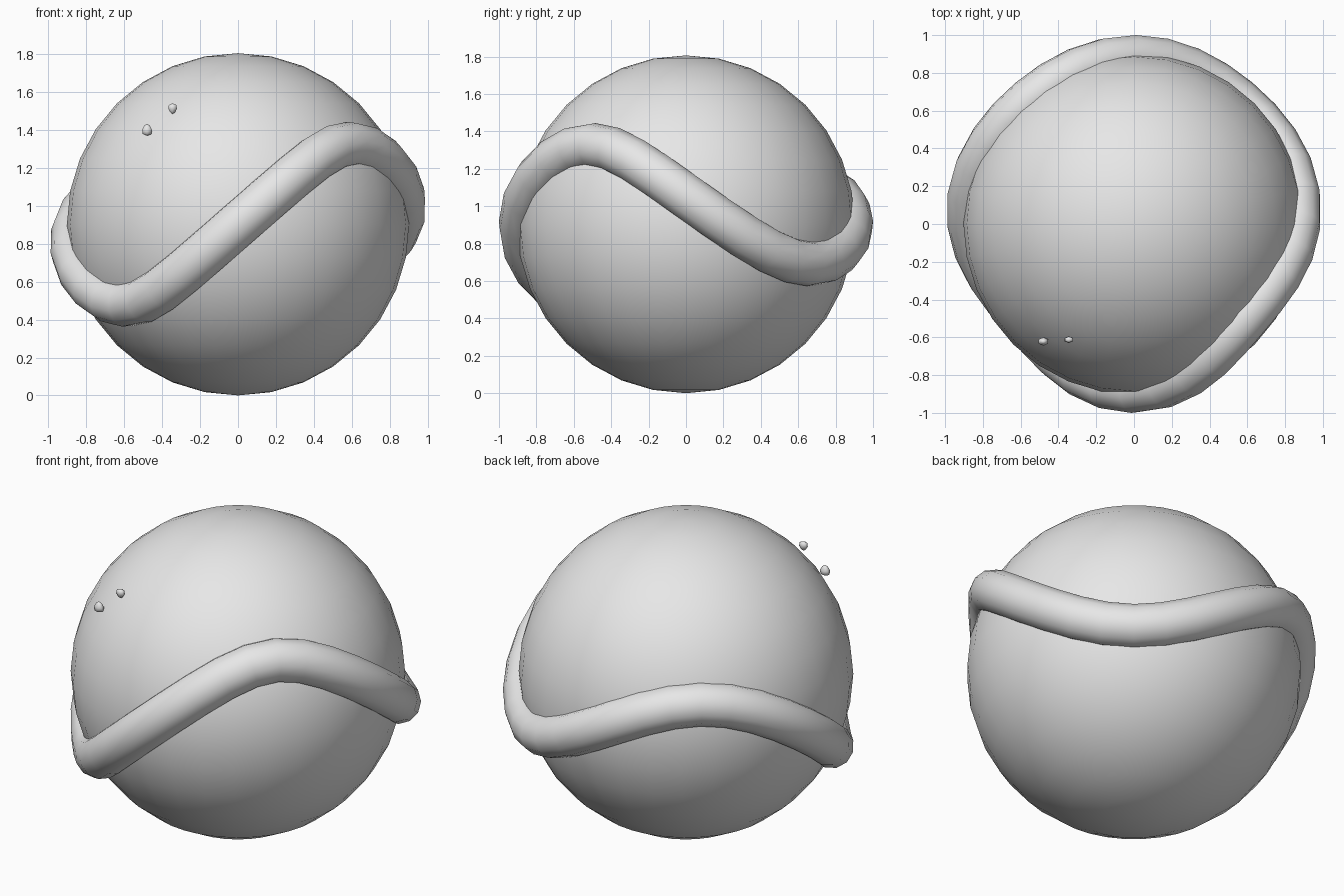
import bpy
from math import sin, cos, pi, sqrt
from mathutils import Vector

cube = bpy.data.objects.get("Cube")
if cube:
    bpy.data.objects.remove(cube, do_unlink=True)

RADIUS = 0.903
CENTRE = Vector((0, 0, RADIUS))
TUBE = 0.122
STEPS = 36

grey = bpy.data.materials.new("light_grey")
grey.use_nodes = True
colour = (0.8, 0.8, 0.8, 1)
grey.diffuse_color = colour
grey.node_tree.nodes["Principled BSDF"].inputs["Base Color"].default_value = colour


def finish(obj, name):
    obj.name = name
    obj.data.name = name
    obj.data.materials.clear()
    obj.data.materials.append(grey)
    for poly in obj.data.polygons:
        poly.use_smooth = True


# Ball
bpy.ops.mesh.primitive_uv_sphere_add(segments=32, ring_count=16, radius=RADIUS, location=CENTRE)
finish(bpy.context.object, "ball")


# Wavy band: a closed path that rises and falls twice around the ball
def band_point(angle):
    rise = -0.31 * sin(2 * angle) + 0.15 * cos(angle)
    reach = sqrt(0.88 ** 2 - rise ** 2)
    return CENTRE + Vector((reach * cos(angle), reach * sin(angle), rise))


curve = bpy.data.curves.new("band", "CURVE")
curve.dimensions = "3D"
curve.bevel_depth = TUBE
curve.bevel_resolution = 4
path = curve.splines.new("POLY")
path.points.add(STEPS - 1)
path.use_cyclic_u = True
for i, point in enumerate(path.points):
    point.co = (*band_point(2 * pi * i / STEPS), 1)
band = bpy.data.objects.new("band", curve)
bpy.context.collection.objects.link(band)
bpy.ops.object.select_all(action="DESELECT")
band.select_set(True)
bpy.context.view_layer.objects.active = band
bpy.ops.object.convert(target="MESH")
finish(bpy.context.object, "band")


# Two small drops hovering just off the ball, one pointing up and one down
def drop(name, location, size, tip):
    bpy.ops.mesh.primitive_uv_sphere_add(segments=6, ring_count=4, radius=1, location=location)
    obj = bpy.context.object
    for v in obj.data.vertices:
        taper = 1 - 0.35 * tip * v.co.z
        v.co = Vector((v.co.x * taper * size[0], v.co.y * taper * size[1], v.co.z * size[2]))
    finish(obj, name)


drop("lower_drop", (-0.48, -0.622, 1.402), (0.03, 0.022, 0.032), 1)
drop("upper_drop", (-0.345, -0.612, 1.513), (0.026, 0.018, 0.028), -1)
